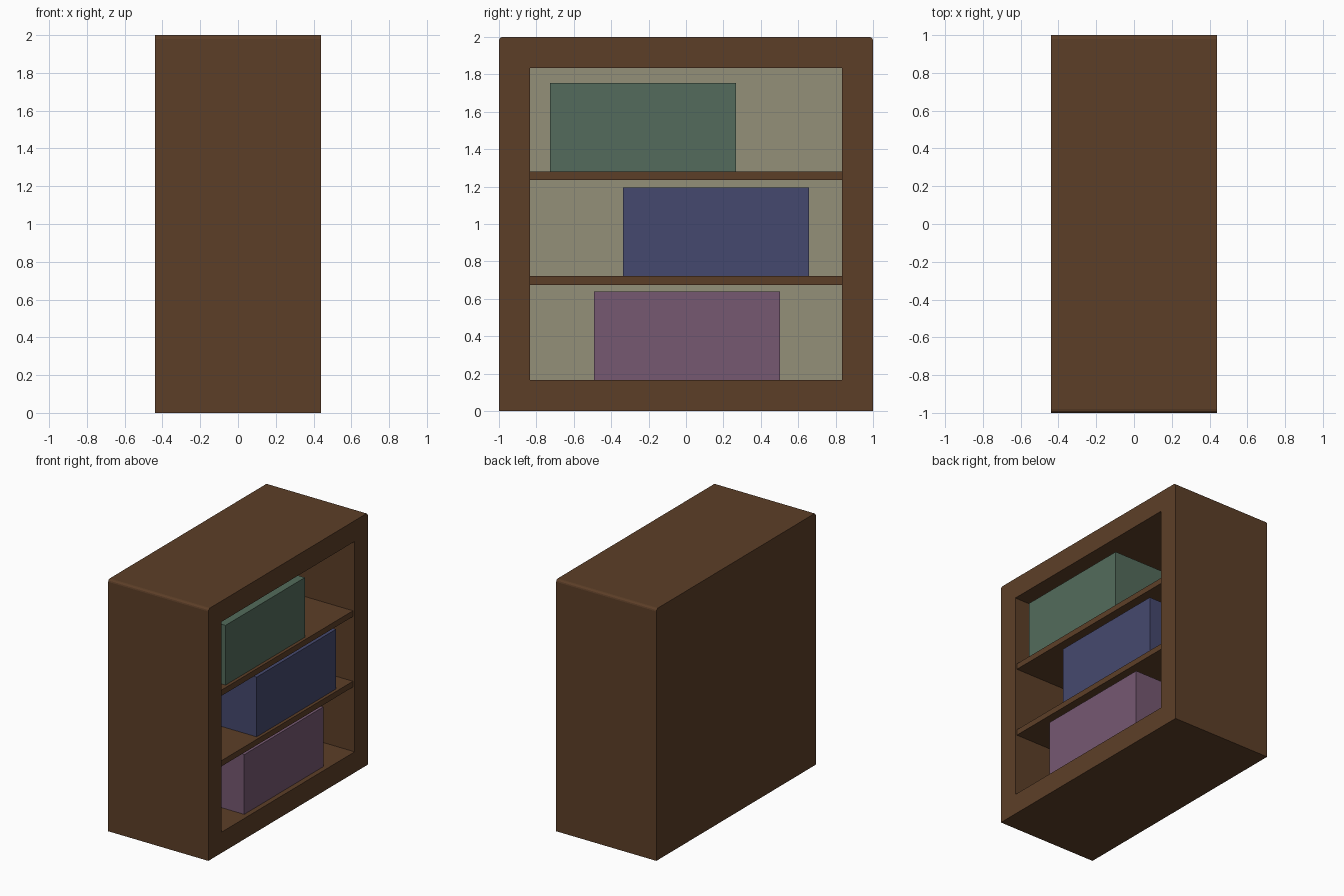
import bpy, bmesh

if "Cube" in bpy.data.objects:
    bpy.data.objects.remove(bpy.data.objects["Cube"])


def material(name, srgb):
    m = bpy.data.materials.new(name)
    m.diffuse_color = [(c / 255) ** 2.2 for c in srgb] + [1]
    m.use_nodes = True
    m.node_tree.nodes["Principled BSDF"].inputs["Base Color"].default_value = m.diffuse_color
    return m


wood = material("wood", (93, 65, 44))
panel_mat = material("panel", (146, 143, 120))
green = material("green_cover", (84, 107, 92))
blue = material("blue_cover", (71, 74, 110))
plum = material("plum_cover", (117, 89, 113))


def box(name, x, y, z, mat):
    """Box from (min, max) pairs on each axis."""
    bm = bmesh.new()
    bmesh.ops.create_cube(bm, size=1)
    for v in bm.verts:
        v.co = [r[0] if c < 0 else r[1] for c, r in zip(v.co, (x, y, z))]
    me = bpy.data.meshes.new(name)
    bm.to_mesh(me)
    bm.free()
    me.materials.append(mat)
    ob = bpy.data.objects.new(name, me)
    bpy.context.collection.objects.link(ob)
    return ob


# Cabinet block with the two long top edges rounded
cabinet = box("cabinet", (-0.44, 0.44), (-1, 1), (0, 2), wood)
bm = bmesh.new()
bm.from_mesh(cabinet.data)
top_edges = [e for e in bm.edges
             if all(v.co.z > 1.9 for v in e.verts)
             and abs(e.verts[0].co.y - e.verts[1].co.y) < 0.01]
bmesh.ops.bevel(bm, geom=top_edges, offset=0.02, segments=3, profile=0.5, affect='EDGES')
bm.to_mesh(cabinet.data)
bm.free()

# Opening hollowed out from the right-hand face
cutter = box("opening_cutter", (-0.41, 0.6), (-0.835, 0.835), (0.165, 1.835), wood)
cut = cabinet.modifiers.new("opening", 'BOOLEAN')
cut.operation = 'DIFFERENCE'
cut.solver = 'EXACT'
cut.object = cutter
bpy.context.view_layer.objects.active = cabinet
cabinet.select_set(True)
bpy.ops.object.modifier_apply(modifier=cut.name)
bpy.data.objects.remove(cutter)

# Pale back panel and the two shelves
box("back_panel", (-0.41, -0.40), (-0.835, 0.835), (0.165, 1.835), panel_mat)
for i, z in enumerate((0.675, 1.235)):
    box(f"shelf_{i + 1}", (-0.40, 0.425), (-0.835, 0.835), (z, z + 0.046), wood)

# Five books in a row on each level
W = 0.199
for row, y0, z0, mat in (("lower", -0.493, 0.165, plum),
                         ("middle", -0.337, 0.721, blue),
                         ("upper", -0.728, 1.281, green)):
    for i in range(5):
        box(f"{row}_book_{i + 1}", (-0.38, 0.40),
            (y0 + i * W, y0 + (i + 1) * W), (z0, z0 + 0.474), mat)
